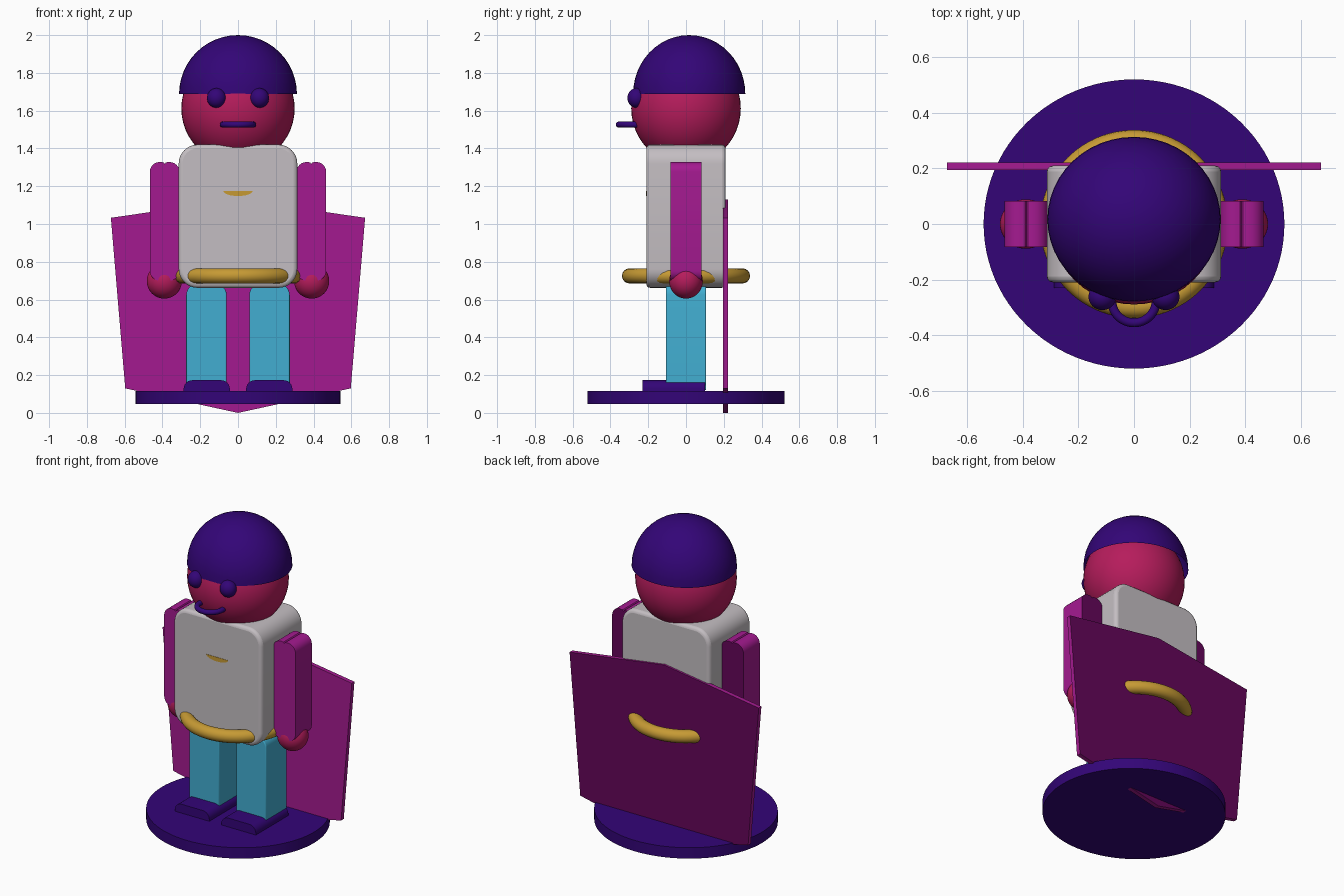
import bpy, bmesh, math

if "Cube" in bpy.data.objects:
    bpy.data.objects.remove(bpy.data.objects["Cube"])


def srgb(r, g, b):
    f = lambda c: c / 12.92 if c <= 0.04045 else ((c + 0.055) / 1.055) ** 2.4
    return (f(r / 255), f(g / 255), f(b / 255), 1)


def material(name, rgb):
    m = bpy.data.materials.new(name)
    m.diffuse_color = srgb(*rgb)
    m.use_nodes = True
    m.node_tree.nodes["Principled BSDF"].inputs["Base Color"].default_value = m.diffuse_color
    return m


purple = material("deep purple", (51, 5, 119))
crimson = material("crimson", (182, 28, 92))
white = material("pale grey", (196, 190, 194))
magenta = material("magenta", (164, 26, 144))
dark_magenta = material("dark magenta", (100, 6, 90))
gold = material("gold", (198, 154, 52))
blue = material("sky blue", (66, 174, 209))


def finish(name, mat, smooth=True):
    ob = bpy.context.object
    ob.name = name
    ob.data.materials.append(mat)
    bpy.ops.object.transform_apply(location=True, rotation=True, scale=True)
    if smooth:
        bpy.ops.object.shade_smooth_by_angle(angle=math.radians(35))
    return ob


def ball(name, mat, loc, radii):
    bpy.ops.mesh.primitive_uv_sphere_add(segments=48, ring_count=24, radius=1, location=loc)
    bpy.context.object.scale = radii
    return finish(name, mat)


def ring(name, mat, loc, major, minor):
    bpy.ops.mesh.primitive_torus_add(major_segments=64, minor_segments=16, location=loc,
                                     major_radius=major, minor_radius=minor)
    return finish(name, mat)


def slab(name, mat, outline, y0, y1, bevel=0.0, back=None):
    """Extrude an x-z outline from y0 to y1, optionally with another back colour."""
    bm = bmesh.new()
    face = bm.faces.new([bm.verts.new((x, y0, z)) for x, z in outline])
    out = bmesh.ops.extrude_face_region(bm, geom=[face])
    for v in out["geom"]:
        if isinstance(v, bmesh.types.BMVert):
            v.co.y = y1
    bmesh.ops.recalc_face_normals(bm, faces=bm.faces)
    me = bpy.data.meshes.new(name)
    bm.to_mesh(me)
    bm.free()
    ob = bpy.data.objects.new(name, me)
    bpy.context.collection.objects.link(ob)
    bpy.ops.object.select_all(action='DESELECT')
    ob.select_set(True)
    bpy.context.view_layer.objects.active = ob
    finish(name, mat)
    if back:
        me.materials.append(back)
        for p in me.polygons:
            p.material_index = 1 if p.normal.y > 0.5 else 0
    if bevel:
        b = ob.modifiers.new("soft rim", 'BEVEL')
        b.width, b.segments, b.angle_limit = bevel, 3, math.radians(40)
    return ob


def rounded(x0, x1, z0, z1, r_top, r_bot, n=6):
    """Rectangle outline with separately rounded top and bottom corners."""
    pts = []
    for cx, cz, r, a0 in ((x1 - r_top, z1 - r_top, r_top, 0), (x0 + r_top, z1 - r_top, r_top, 90),
                          (x0 + r_bot, z0 + r_bot, r_bot, 180), (x1 - r_bot, z0 + r_bot, r_bot, 270)):
        steps = n if r > 0 else 0
        for i in range(steps + 1):
            a = math.radians(a0 + 90 * i / max(steps, 1))
            pts.append((cx + r * math.cos(a), cz + r * math.sin(a)))
    return pts


# Round stand
bpy.ops.mesh.primitive_cylinder_add(vertices=96, radius=1, depth=0.07, location=(0, 0, 0.081))
bpy.context.object.scale = (0.542, 0.521, 1)
finish("stand", purple)

# Cape panel, pointed at the middle of both ends, darker behind
slab("cape", magenta, [(-0.673, 1.033), (-0.597, 0.13), (0, 0), (0.597, 0.13), (0.673, 1.033), (0, 1.13)],
     0.195, 0.222, back=dark_magenta)

# Torso, belt and chest mark
slab("torso", white, rounded(-0.314, 0.314, 0.662, 1.42, 0.1, 0.1, 8), -0.21, 0.21, 0.02)
ring("belt", gold, (0, 0, 0.725), 0.299, 0.04)
mark = [(0.078 * math.cos(math.radians(a)), 1.175 + 0.027 * math.sin(math.radians(a)))
        for a in range(180, 361, 15)]
slab("chest_mark", gold, mark, -0.212, -0.207)

# Head and open cap
ball("head", crimson, (0, 0, 1.612), (0.3, 0.29, 0.3))
cap = ball("cap", purple, (0, 0.017, 1.688), (0.312, 0.297, 0.312))
bm = bmesh.new()
bm.from_mesh(cap.data)
bmesh.ops.bisect_plane(bm, geom=bm.verts[:] + bm.edges[:] + bm.faces[:], dist=0.0005,
                       plane_co=(0, 0, 1.688), plane_no=(0, 0, 1), clear_inner=True)
bm.to_mesh(cap.data)
bm.free()

# Mouth ring sunk into the face
ring("mouth", purple, (0, -0.276, 1.526), 0.08, 0.016)

# Paired parts
for side, s in (("left", -1), ("right", 1)):
    flip = lambda pts: [(s * x, z) for x, z in pts]
    ball(side + "_eye", purple, (s * 0.114, -0.262, 1.667), (0.05, 0.048, 0.052))
    # Arm made of two joined lobes with a shallow groove at each end
    left = rounded(0.31, 0.42, 0.7, 1.328, 0.052, 0.052)
    right = rounded(0.355, 0.467, 0.7, 1.328, 0.052, 0.052)
    top = [p for p in right if p[1] > 1 and p[0] >= 0.388] + [(0.388, 1.318)] + \
          [p for p in left if p[1] > 1 and p[0] <= 0.388]
    low = [p for p in left if p[1] < 1 and p[0] <= 0.388] + [(0.388, 0.71)] + \
          [p for p in right if p[1] < 1 and p[0] >= 0.388]
    slab(side + "_arm", magenta, flip(top + low), -0.083, 0.083, back=dark_magenta)
    ball(side + "_hand", crimson, (s * 0.39, 0, 0.698), (0.093, 0.089, 0.093))
    slab(side + "_leg", blue, flip(rounded(0.06, 0.274, 0.12, 0.68, 0.055, 0.0)), -0.107, 0.107, 0.006)
    slab(side + "_shoe", purple, flip(rounded(0.043, 0.288, 0.1, 0.173, 0.046, 0.0)), -0.23, 0.1)
